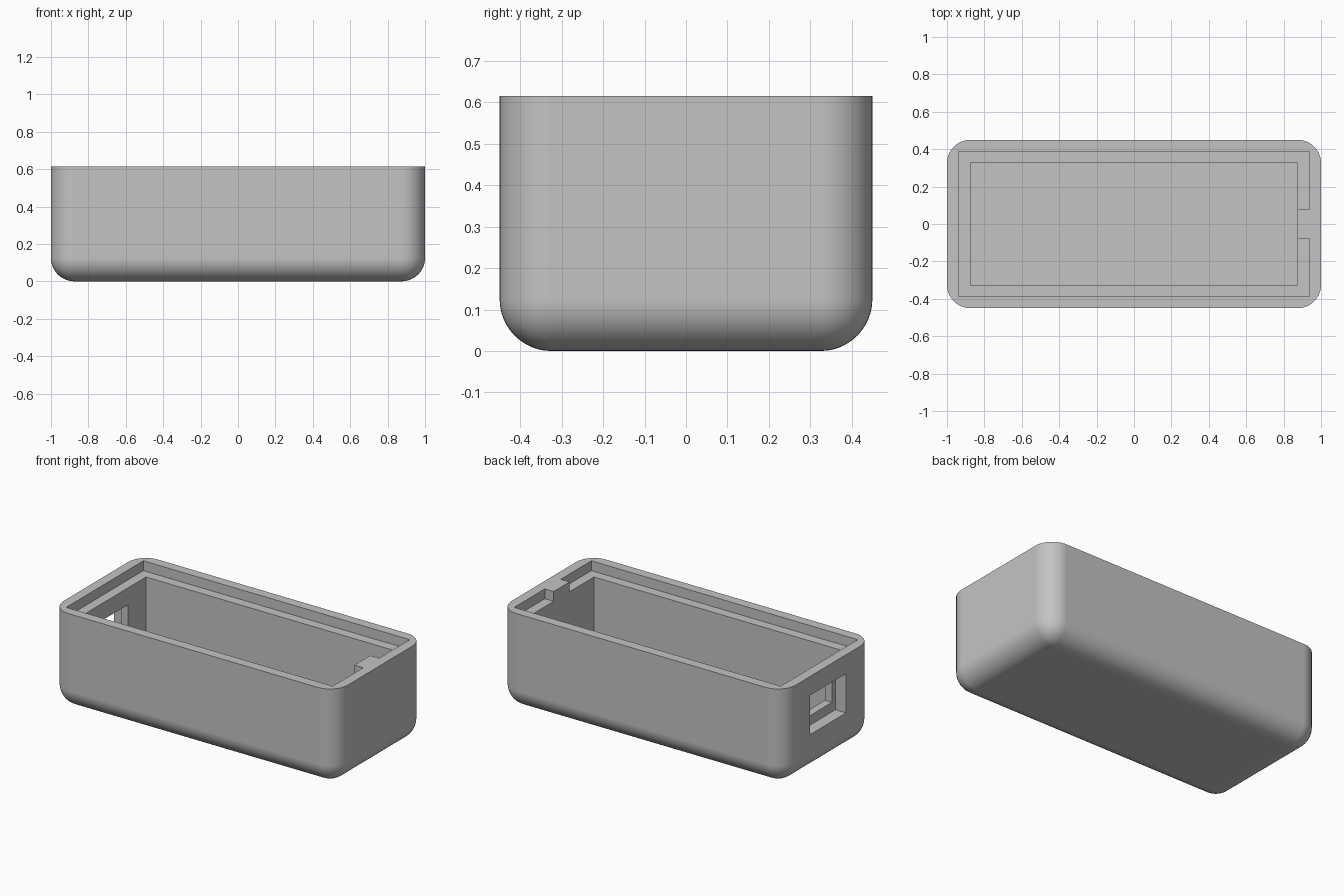
import bpy
import bmesh

if "Cube" in bpy.data.objects:
    bpy.data.objects.remove(bpy.data.objects["Cube"], do_unlink=True)

# Overall size; the wall, floor and outer rounding share one thickness
HALF_X, HALF_Y, HEIGHT = 1.0, 0.45, 0.615
WALL = 0.125
STEP = WALL / 2
TAB = 0.08


def material(name, value):
    mat = bpy.data.materials.new(name)
    mat.use_nodes = True
    colour = (value, value, value, 1)
    mat.diffuse_color = colour
    mat.node_tree.nodes["Principled BSDF"].inputs["Base Color"].default_value = colour
    return mat


def prism(name, outline, z0, z1):
    """Extrude an outline in plan from z0 up to z1."""
    bm = bmesh.new()
    face = bm.faces.new([bm.verts.new((x, y, z0)) for x, y in outline])
    top = bmesh.ops.extrude_face_region(bm, geom=[face])["geom"]
    for v in top:
        if isinstance(v, bmesh.types.BMVert):
            v.co.z = z1
    bmesh.ops.recalc_face_normals(bm, faces=bm.faces)
    mesh = bpy.data.meshes.new(name)
    bm.to_mesh(mesh)
    bm.free()
    obj = bpy.data.objects.new(name, mesh)
    bpy.context.collection.objects.link(obj)
    return obj


def rect(x0, x1, half_y):
    return [(x0, -half_y), (x1, -half_y), (x1, half_y), (x0, half_y)]


def carve(target, cutter):
    cutter.hide_render = True
    mod = target.modifiers.new(cutter.name, "BOOLEAN")
    mod.operation = "DIFFERENCE"
    mod.solver = "EXACT"
    mod.object = cutter
    bpy.context.view_layer.objects.active = target
    bpy.ops.object.modifier_apply(modifier=mod.name)
    bpy.data.objects.remove(cutter, do_unlink=True)


# Outer case body, rounded on every edge except the open rim
case = prism("case_body", rect(-HALF_X, HALF_X, HALF_Y), 0, HEIGHT)
case.data.materials.append(material("plain grey", 0.55))
bm = bmesh.new()
bm.from_mesh(case.data)
edges = [e for e in bm.edges if min(v.co.z for v in e.verts) < 0.01]
bmesh.ops.bevel(bm, geom=edges, offset=WALL, segments=12, profile=0.5,
                affect="EDGES", clamp_overlap=False)
bm.to_mesh(case.data)
bm.free()

# Main cavity
in_x, in_y = HALF_X - WALL, HALF_Y - WALL
carve(case, prism("cavity_cutter", rect(-in_x, in_x, in_y), WALL, 1))

# Lid seat around the rim, leaving a locating tab on one end
lx, ly = HALF_X - STEP, HALF_Y - STEP
notch = in_x - 0.05
seat = [(-lx, -ly), (lx, -ly), (lx, -TAB), (notch, -TAB),
        (notch, TAB), (lx, TAB), (lx, ly), (-lx, ly)]
carve(case, prism("lid_seat_cutter", seat, HEIGHT - STEP, 1))

# Connector port: wide outer pocket and smaller through opening
carve(case, prism("port_pocket_cutter", rect(-1.1, -0.925, 0.18), 0.245, 0.495))
carve(case, prism("port_opening_cutter", rect(-1.1, -0.8, 0.145), 0.305, 0.445))

# Smooth rounded corners, crisp rim and openings
bpy.ops.object.select_all(action="DESELECT")
case.select_set(True)
bpy.context.view_layer.objects.active = case
bpy.ops.object.shade_smooth_by_angle(angle=0.5)
weighted = case.modifiers.new("weighted_normals", "WEIGHTED_NORMAL")
weighted.keep_sharp = True
